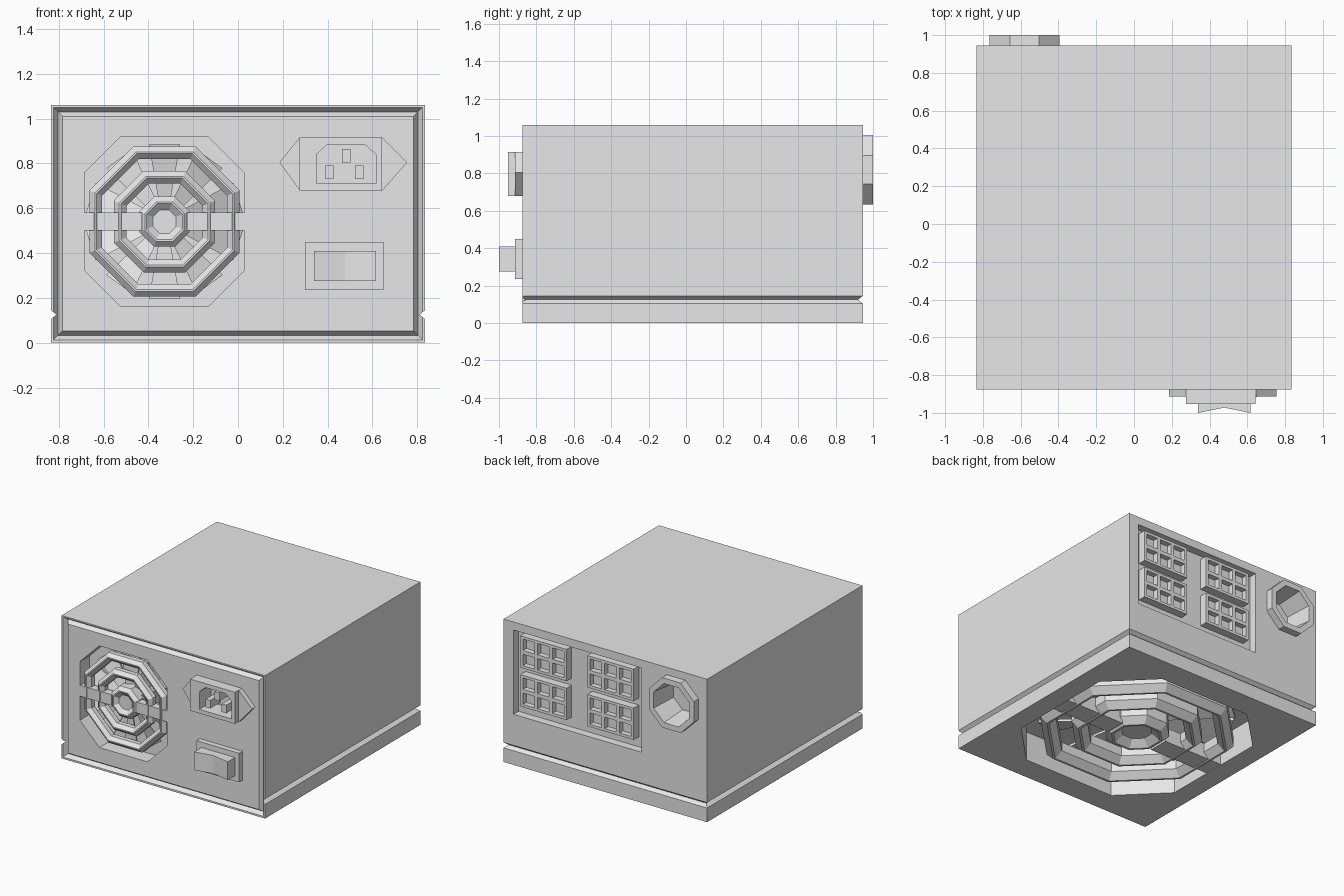
import bpy, bmesh, math

cube = bpy.data.objects.get("Cube")
if cube:
    bpy.data.objects.remove(cube, do_unlink=True)

grey = bpy.data.materials.new("light_grey_metal")
grey.use_nodes = True
grey.diffuse_color = (0.8, 0.8, 0.8, 1)
grey.node_tree.nodes["Principled BSDF"].inputs["Base Color"].default_value = (0.8, 0.8, 0.8, 1)


# Each side of the case: u, v across the side, w outwards from it
def front(u, v, w):
    return (u, -0.875 - w, v)


def back(u, v, w):
    return (u, 0.945 + w, v)


def bottom(u, v, w):
    return (u, v, -w)


def loft(name, loops, caps=(True, True), closed=False):
    """Skin a row of equal point loops, with end caps or closed to a ring."""
    bm = bmesh.new()
    rows = [[bm.verts.new(p) for p in loop] for loop in loops]
    n = len(rows[0])
    pairs = list(zip(rows, rows[1:]))
    if closed:
        pairs.append((rows[-1], rows[0]))
    for a, b in pairs:
        for i in range(n):
            j = (i + 1) % n
            bm.faces.new((a[i], a[j], b[j], b[i]))
    if not closed:
        if caps[0]:
            bm.faces.new(rows[0])
        if caps[1]:
            bm.faces.new(rows[-1])
    bmesh.ops.recalc_face_normals(bm, faces=bm.faces)
    mesh = bpy.data.meshes.new(name)
    bm.to_mesh(mesh)
    bm.free()
    mesh.materials.append(grey)
    obj = bpy.data.objects.new(name, mesh)
    bpy.context.collection.objects.link(obj)
    return obj


def prism(name, side, outline, w0, w1):
    return loft(name, [[side(u, v, w) for u, v in outline] for w in (w0, w1)])


def rect(u0, u1, v0, v1):
    return [(u0, v0), (u1, v0), (u1, v1), (u0, v1)]


def octagon(cu, cv, apothem):
    r = apothem / math.cos(math.pi / 8)
    return [(cu + r * math.cos(a), cv + r * math.sin(a))
            for a in (math.pi / 8 + k * math.pi / 4 for k in range(8))]


def cut_corner_box(cu, cv, hu, hv, c):
    quarter = [(hu, hv - c), (hu - c, hv)]
    pts = quarter + [(-u, v) for u, v in reversed(quarter)]
    pts += [(-u, -v) for u, v in pts]
    return [(cu + u, cv + v) for u, v in pts]


def cut(target, cutter):
    """Cut one shape out of another and drop the cutter."""
    mod = target.modifiers.new("cut", "BOOLEAN")
    mod.operation = "DIFFERENCE"
    mod.solver = "EXACT"
    mod.object = cutter
    cutter.hide_render = True
    bpy.context.view_layer.update()
    graph = bpy.context.evaluated_depsgraph_get()
    mesh = bpy.data.meshes.new_from_object(target.evaluated_get(graph))
    target.modifiers.clear()
    target.data = mesh
    bpy.data.objects.remove(cutter, do_unlink=True)


# Case with a V seam around the sides and back
body = loft("case", [
    [(x, y, z) for x, y in rect(-0.835 + d, 0.835 - d, -0.875, 0.945 - d)]
    for z, d in ((0, 0), (0.105, 0), (0.125, 0.025), (0.145, 0), (1.06, 0))])

# V groove framing the front panel
groove = [(0.04, 0.03), (0, -0.03), (-0.04, 0.03)]
cut(body, loft("groove_cutter", [
    [front(u, v, w) for u, v in rect(-0.803 - d, 0.803 + d, 0.033 - d, 1.03 + d)]
    for d, w in groove], closed=True))


def fan(name, side, cu, cv, s):
    """Recess with fan blades behind a grille of octagon rings and a bar."""
    depth = 0.115 * s
    cut(body, prism("recess_cutter", side,
                    cut_corner_box(cu, cv, 0.357 * s, 0.377 * s, 0.16 * s), -depth, 0.05))

    def ring(part, profile, **kw):
        return loft(name + part, [
            [side(u, v, w * s) for u, v in octagon(cu, cv, r * s)] for r, w in profile], **kw)

    for part, r in (("_outer_ring", 0.335), ("_inner_ring", 0.226)):
        ring(part, [(r, -0.06), (r, -0.025), (r - 0.024, 0), (r - 0.032, 0),
                    (r - 0.056, -0.025), (r - 0.056, -0.06)], closed=True)
    ring("_hub", [(0.112, -0.115), (0.112, -0.025), (0.088, 0), (0.08, 0), (0.052, -0.025)])
    for part, sign in (("_bar_right", -1), ("_bar_left", 1)):
        u0, u1 = sorted((cu + sign * 0.1 * s, cu + sign * 0.357 * s))
        prism(name + part, side, rect(u0, u1, cv - 0.04 * s, cv + 0.04 * s), -0.06 * s, -0.003 * s)

    # Tilted blades, widening outwards
    count = 10
    for k in range(count):
        a = math.pi / 2 + k * math.tau / count

        def at(r, t, w):
            return side(cu + s * (r * math.cos(a) - t * math.sin(a)),
                        cv + s * (r * math.sin(a) + t * math.cos(a)), w * s)

        loft("%s_blade_%d" % (name, k + 1), [
            [at(r, -h, -0.105), at(r, h, -0.07), at(r, h, -0.08), at(r, -h, -0.115)]
            for r, h in ((0.09, 0.025), (0.345, 0.07))])


fan("front_fan", front, -0.328, 0.54, 1.0)
fan("bottom_fan", bottom, 0, 0.03, 1.92)

# Power inlet: eared plate, raised block, recess and pins
inlet_hole = [(0.35, 0.71), (0.615, 0.71), (0.615, 0.84), (0.565, 0.885), (0.4, 0.885), (0.35, 0.84)]
plate = prism("inlet_plate", front, [(0.185, 0.805), (0.275, 0.68), (0.645, 0.68),
                                     (0.755, 0.805), (0.645, 0.915), (0.275, 0.915)], -0.01, 0.038)
block = prism("inlet_block", front, rect(0.275, 0.642, 0.68, 0.915), -0.01, 0.078)
for part in (body, plate, block):
    cut(part, prism("inlet_cutter", front, inlet_hole, -0.06, 0.12))
for k, (u, v) in enumerate([(0.482, 0.835), (0.408, 0.76), (0.54, 0.76)]):
    prism("inlet_pin_%d" % (k + 1), front,
          rect(u - 0.019, u + 0.019, v - 0.03, v + 0.03), -0.07, 0.06)

# Rocker switch with a dipped face
prism("switch_base", front, rect(0.3, 0.65, 0.235, 0.45), -0.01, 0.04)
loft("switch_rocker", [[front(u, v, w) for u, w in (
    (0.34, 0.03), (0.34, 0.125), (0.478, 0.097), (0.616, 0.125), (0.616, 0.03))]
    for v in (0.275, 0.41)])

# Back vents: recess holding four blocks of square pits
cut(body, prism("vent_cutter", back, rect(-0.295, 0.754, 0.375, 1.0), -0.06, 0.05))
for col, cu in (("left", 0.508), ("right", -0.042)):
    for row, cv in (("lower", 0.567), ("upper", 0.855)):
        grid = prism("vent_%s_%s" % (row, col), back,
                     rect(cu - 0.19, cu + 0.19, cv - 0.118, cv + 0.118), -0.08, 0)
        for du in (-0.122, 0, 0.122):
            for dv in (-0.056, 0.056):
                u, v = cu + du, cv + dv
                cut(grid, prism("pit_cutter", back,
                                rect(u - 0.047, u + 0.047, v - 0.042, v + 0.042), -0.04, 0.03))

# Octagonal cable outlet, hollow
cut(body, prism("outlet_cutter", back, octagon(-0.58, 0.82, 0.15), -0.17, 0.05))
loft("cable_outlet", [[back(u, v, w) for u, v in octagon(-0.58, 0.82, r)] for r, w in (
    (0.185, -0.02), (0.185, 0.055), (0.145, 0.055), (0.125, -0.15))], caps=(False, True))
